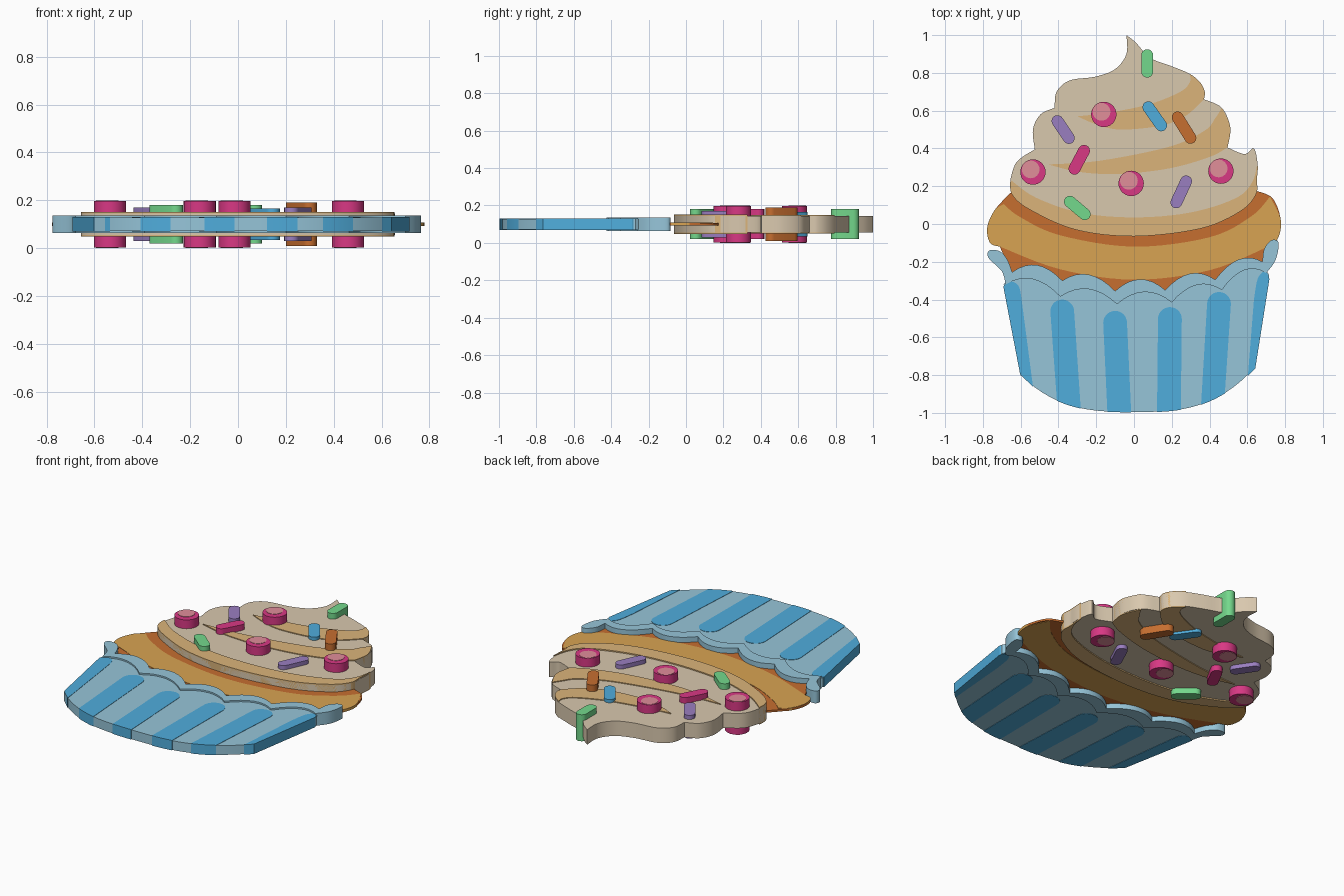
import bpy
import bmesh
import math
from mathutils import Vector

cube = bpy.data.objects.get("Cube")
if cube:
    bpy.data.objects.remove(cube, do_unlink=True)

MID = 0.1  # height of the mirror plane, both faces are alike
parts = []


def material(name, red, green, blue):
    """Flat colour from 0-255 display values."""
    def linear(c):
        c /= 255
        return c / 12.92 if c < 0.04 else ((c + 0.055) / 1.055) ** 2.4
    color = (linear(red), linear(green), linear(blue), 1)
    mat = bpy.data.materials.new(name)
    mat.use_nodes = True
    mat.diffuse_color = color
    shader = mat.node_tree.nodes["Principled BSDF"]
    shader.inputs["Base Color"].default_value = color
    shader.inputs["Roughness"].default_value = 0.8
    return mat


cream = material("cream frosting", 217, 200, 174)
caramel = material("caramel swirl", 219, 180, 122)
golden = material("golden cake", 217, 164, 82)
brown = material("toasted brown", 198, 110, 48)
pale_blue = material("pale blue paper", 150, 197, 217)
blue = material("blue stripe", 80, 173, 220)
magenta = material("magenta candy", 216, 56, 132)
pink = material("pink highlight", 225, 142, 154)
green = material("green candy", 116, 216, 140)
purple = material("purple candy", 154, 126, 192)


def smooth(points, steps=6):
    """Catmull-Rom curve through the points."""
    p = [Vector(q) for q in points]
    p = [p[0]] + p + [p[-1]]
    out = []
    for a, b, c, d in zip(p, p[1:], p[2:], p[3:]):
        for i in range(steps):
            t = i / steps
            out.append(0.5 * (2 * b + (c - a) * t + (2 * a - 5 * b + 4 * c - d) * t * t
                              + (3 * b - a - 3 * c + d) * t ** 3))
    return out + [p[-1]]


def scallops(cusps, bulge=0.06, steps=8):
    """Row of arcs that rise between the cusps."""
    out = []
    for a, b in zip(cusps, cusps[1:]):
        for i in range(steps):
            t = i / steps
            out.append(Vector(a).lerp(Vector(b), t) + Vector((0, bulge * 4 * t * (1 - t))))
    return out + [Vector(cusps[-1])]


def plate(name, outline, half, mat):
    """Closed outline extruded evenly to both sides of the mirror plane."""
    ring = []
    for p in map(Vector, outline):
        if not ring or (p - ring[-1]).length > 1e-4:
            ring.append(p)
    if (ring[0] - ring[-1]).length < 1e-4:
        ring.pop()
    bm = bmesh.new()
    low = [bm.verts.new((p.x, p.y, MID - half)) for p in ring]
    high = [bm.verts.new((p.x, p.y, MID + half)) for p in ring]
    bm.faces.new(low[::-1])
    bm.faces.new(high)
    for i in range(len(ring)):
        bm.faces.new((low[i - 1], low[i], high[i], high[i - 1]))
    bmesh.ops.recalc_face_normals(bm, faces=bm.faces)
    mesh = bpy.data.meshes.new(name)
    bm.to_mesh(mesh)
    bm.free()
    mesh.materials.append(mat)
    obj = bpy.data.objects.new(name, mesh)
    bpy.context.collection.objects.link(obj)
    parts.append(obj)


def arc(center, radius, start, end, steps=24):
    angles = [math.radians(start + (end - start) * i / steps) for i in range(steps + 1)]
    return [Vector(center) + radius * Vector((math.cos(a), math.sin(a))) for a in angles]


def paper_bottom(x):
    return -0.995 + 0.9 * abs(x) ** 3


def bottom_edge(x0, x1, steps):
    xs = [x0 + (x1 - x0) * i / steps for i in range(steps + 1)]
    return [(x, paper_bottom(x)) for x in xs]


# Paper cup: body and scalloped rim
rim_top = [(-.645, -.255), (-.38, -.3), (-.1, -.355), (.165, -.35), (.43, -.295), (.68, -.2)]
rim_low = [(-.68, -.32), (-.39, -.385), (-.09, -.425), (.2, -.415), (.465, -.35), (.7, -.26)]
rim_mid = [(Vector(a) + Vector(b)) / 2 for a, b in zip(rim_top, rim_low)]
body_top = [(-.69, -.32)] + scallops(rim_mid) + [(.715, -.27)]
plate("paper_cup", bottom_edge(-.6, .64, 32) + body_top[::-1], 0.028, pale_blue)

right_knob = smooth([(.68, -.2), (.69, -.13), (.73, -.085), (.765, -.1), (.75, -.19), (.7, -.26)])
left_knob = smooth([(-.68, -.32), (-.7, -.25), (-.77, -.18), (-.765, -.14), (-.71, -.145),
                    (-.67, -.19), (-.645, -.255)])
plate("paper_rim", scallops(rim_top) + right_knob + scallops(rim_low)[::-1] + left_knob,
      0.037, pale_blue)

# Round-topped paper stripes: top centre x, top y, bottom centre x
for number, (x, y, base) in enumerate([(-.38, -.4, -.345), (-.1, -.46, -.078),
                                       (.19, -.44, .185), (.45, -.36, .418)], 1):
    top = arc((x, y - 0.063), 0.063, 0, 180, 14)
    foot = [(px, py - 0.002) for px, py in bottom_edge(base - 0.063, base + 0.063, 6)]
    plate(f"paper_stripe_{number}", foot + top, 0.03, blue)
plate("paper_stripe_right_edge", [(.603, -.803), (.642, -.765), (.717, -.29)]
      + smooth([(.717, -.29), (.695, -.25), (.655, -.29), (.635, -.4)]) + [(.603, -.803)],
      0.03, blue)
plate("paper_stripe_left_edge", [(-.603, -.795), (-.535, -.86), (-.595, -.4)]
      + smooth([(-.595, -.4), (-.61, -.33), (-.65, -.305), (-.692, -.33)]), 0.03, blue)

# Cake: thin toasted layer with a golden band on it
cake_right = [(.65, .175), (.735, .135), (.777, .02), (.76, -.08), (.71, -.12)]
cake_left = [(-.71, -.12), (-.762, -.1), (-.777, -.02), (-.74, .07), (-.655, .165)]
plate("cake_toasted", smooth(cake_right) + [(.68, -.25), (.2, -.38), (-.1, -.39), (-.64, -.28)]
      + smooth(cake_left), 0.006, brown)
gold_low = [(.71, -.12), (.4, -.245), (0, -.295), (-.39, -.24), (-.71, -.12)]
gold_top = [(-.69, .105), (-.6, .035), (-.39, -.06), (0, -.12), (.4, -.07), (.62, .04), (.72, .145)]
plate("cake_golden", smooth([(.72, .145)] + cake_right[2:]) + smooth(gold_low)
      + smooth(cake_left[:4] + [(-.69, .105)]) + smooth(gold_top), 0.008, golden)

# Frosting: one swirled silhouette made of smooth runs between notches
base_curve = [(.65, .235), (.645, .155), (.56, .065), (.35, -.025), (0, -.065),
              (-.31, -.03), (-.55, .075), (-.645, .155), (-.655, .235)]
top_lobe = [(.295, .795), (.35, .75), (.375, .7), (.37, .66)]
mid_lobe = [(.37, .66), (.465, .615), (.51, .51), (.495, .405)]
runs = [
    [(-.04, 1), (.01, .96), (.085, .88), (.2, .835), *top_lobe],
    mid_lobe,
    [(.495, .405), (.585, .37), (.635, .4), (.655, .31), (.65, .235)],
    base_curve,
    [(-.655, .235), (-.62, .33), (-.525, .395)],
    [(-.525, .395), (-.535, .5), (-.495, .58), (-.42, .615)],
    [(-.42, .615), (-.41, .7), (-.34, .76), (-.205, .78), (-.1, .82), (-.04, .9), (-.04, 1)],
]
plate("frosting", [p for run in runs for p in smooth(run)], 0.045, cream)

# Caramel swirls on the frosting
plate("swirl_bottom", smooth([(.655, .33)] + base_curve)
      + smooth([(-.655, .235), (-.52, .14), (-.285, .06), (0, .035), (.295, .06),
                (.535, .135), (.625, .22), (.655, .33)]), 0.052, caramel)
plate("swirl_middle", smooth(mid_lobe[1:])
      + smooth([(.495, .405), (.4, .355), (.19, .295), (-.075, .265), (-.285, .275), (-.455, .315)])
      + smooth([(-.455, .315), (-.18, .335), (.19, .41), (.375, .495), (.43, .56), (.465, .615)]),
      0.05, caramel)
plate("swirl_top", smooth(top_lobe)
      + smooth([(.37, .66), (.27, .57), (.14, .52), (-.075, .5), (-.205, .53), (-.3, .57)])
      + smooth([(-.3, .57), (-.13, .59), (.085, .635), (.245, .7), (.295, .75), (.295, .795)]),
      0.05, caramel)

# Round candies with a highlight plate
for number, (x, y) in enumerate([(-.16, .58), (-.535, .275), (-.015, .215), (.46, .28)], 1):
    plate(f"round_candy_{number}", arc((x, y), 0.067, 0, 360, 32), 0.098, magenta)
    plate(f"candy_highlight_{number}", arc((x - 0.012, y + 0.014), 0.047, 0, 360, 24), 0.1, pink)

# Sprinkles: centre, length, tilt in degrees, half height
sprinkles = [
    ("green_top", .07, .85, .15, 90, .08, green),
    ("blue", .11, .57, .18, 125, .065, blue),
    ("orange", .265, .51, .19, 122, .09, brown),
    ("purple_left", -.375, .5, .17, 124, .07, purple),
    ("magenta", -.29, .34, .17, 62, .08, magenta),
    ("purple_right", .25, .17, .185, 65, .07, purple),
    ("green_left", -.3, .085, .165, 140, .08, green),
]
for name, x, y, length, tilt, half, mat in sprinkles:
    radius = 0.031
    a = math.radians(tilt)
    reach = Vector((math.cos(a), math.sin(a))) * (length / 2 - radius)
    center = Vector((x, y))
    plate("sprinkle_" + name, arc(center + reach, radius, tilt - 90, tilt + 90, 10)
          + arc(center - reach, radius, tilt + 90, tilt + 270, 10), half, mat)

# Smooth walls, sharp rims
bpy.ops.object.select_all(action="DESELECT")
for obj in parts:
    obj.select_set(True)
bpy.context.view_layer.objects.active = parts[0]
bpy.ops.object.shade_smooth_by_angle(angle=math.radians(30))
